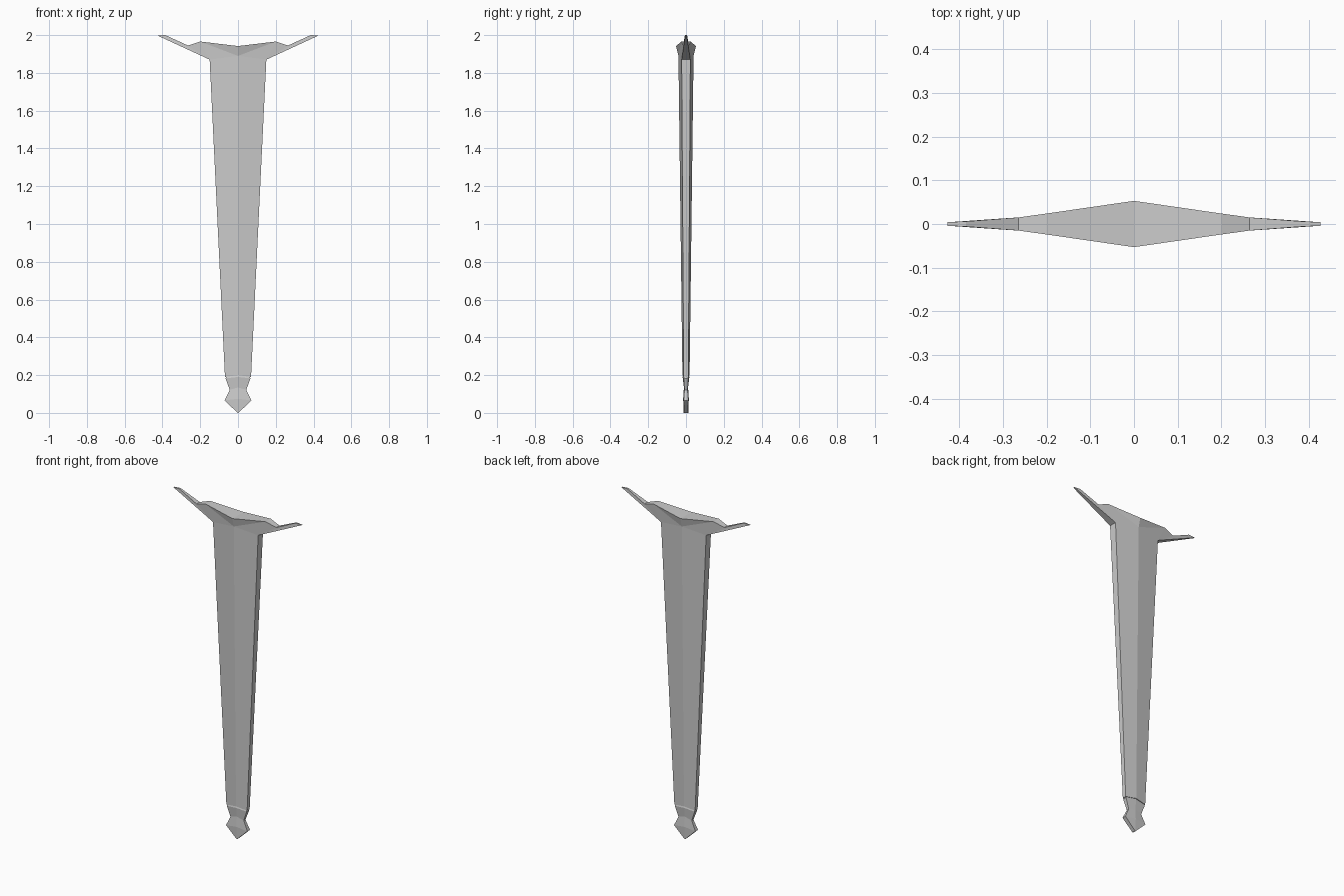
import bpy, bmesh

if "Cube" in bpy.data.objects:
    bpy.data.objects.remove(bpy.data.objects["Cube"])


def quarter_part(name, points, faces):
    """Build one quarter (x >= 0, y <= 0), reflect it four ways and weld it."""
    bm = bmesh.new()
    for sx in (1, -1):
        for sy in (1, -1):
            vs = [bm.verts.new((x * sx, y * sy, z)) for x, y, z in points]
            for f in faces:
                bm.faces.new([vs[i] for i in f])
    bmesh.ops.remove_doubles(bm, verts=bm.verts, dist=0.0005)
    bmesh.ops.recalc_face_normals(bm, faces=bm.faces)
    me = bpy.data.meshes.new(name)
    bm.to_mesh(me)
    bm.free()
    ob = bpy.data.objects.new(name, me)
    bpy.context.collection.objects.link(ob)
    return ob


def loft(name, rows, cap_top=False, cap_bottom=False):
    """Rows of (edge z, ridge z, half width, ridge depth, edge depth), top down."""
    pts, faces = [], []
    for ze, zr, w, d, e in rows:
        pts += [(0, -d, zr), (w, -e, ze), (w, 0, ze), (0, 0, zr)]
    for r in range(len(rows) - 1):
        a, b = r * 4, r * 4 + 4
        faces += [(a, b, b + 1, a + 1), (a + 1, b + 1, b + 2, a + 2)]
    if cap_top:
        faces.append((0, 1, 2, 3))
    if cap_bottom:
        n = len(pts) - 4
        faces.append((n, n + 1, n + 2, n + 3))
    return quarter_part(name, pts, faces)


# Long tapering sheath with a central ridge and narrow flat edges
loft("sheath_body", [
    (1.87, 1.89, 0.15, 0.040, 0.023),
    (0.19, 0.20, 0.069, 0.019, 0.012),
], cap_bottom=True)

# Waisted, pointed end cap
loft("end_cap", [
    (0.198, 0.205, 0.060, 0.013, 0.009),
    (0.183, 0.190, 0.066, 0.018, 0.012),
    (0.122, 0.135, 0.044, 0.011, 0.008),
    (0.066, 0.075, 0.071, 0.015, 0.012),
    (0.0, 0.0, 0.002, 0.012, 0.011),
], cap_top=True, cap_bottom=True)

# Flared throat with swept wings
outline = [
    (0.15, -0.023, 1.87),
    (0, -0.053, 1.942),
    (0.20, -0.024, 1.966),
    (0.265, -0.015, 1.945),
    (0.385, -0.006, 2.0),
    (0.427, -0.004, 1.998),
]
middle = [(x, 0, z) for x, y, z in outline]
faces = [(12, 1, 2), (12, 2, 0), (0, 2, 3), (0, 3, 4), (0, 4, 5)]
faces += [(i, i + 6, i + 7, i + 1) for i in range(1, 5)]
faces.append((5, 11, 6, 0))
quarter_part("throat", outline + middle + [(0, -0.040, 1.89)], faces)
